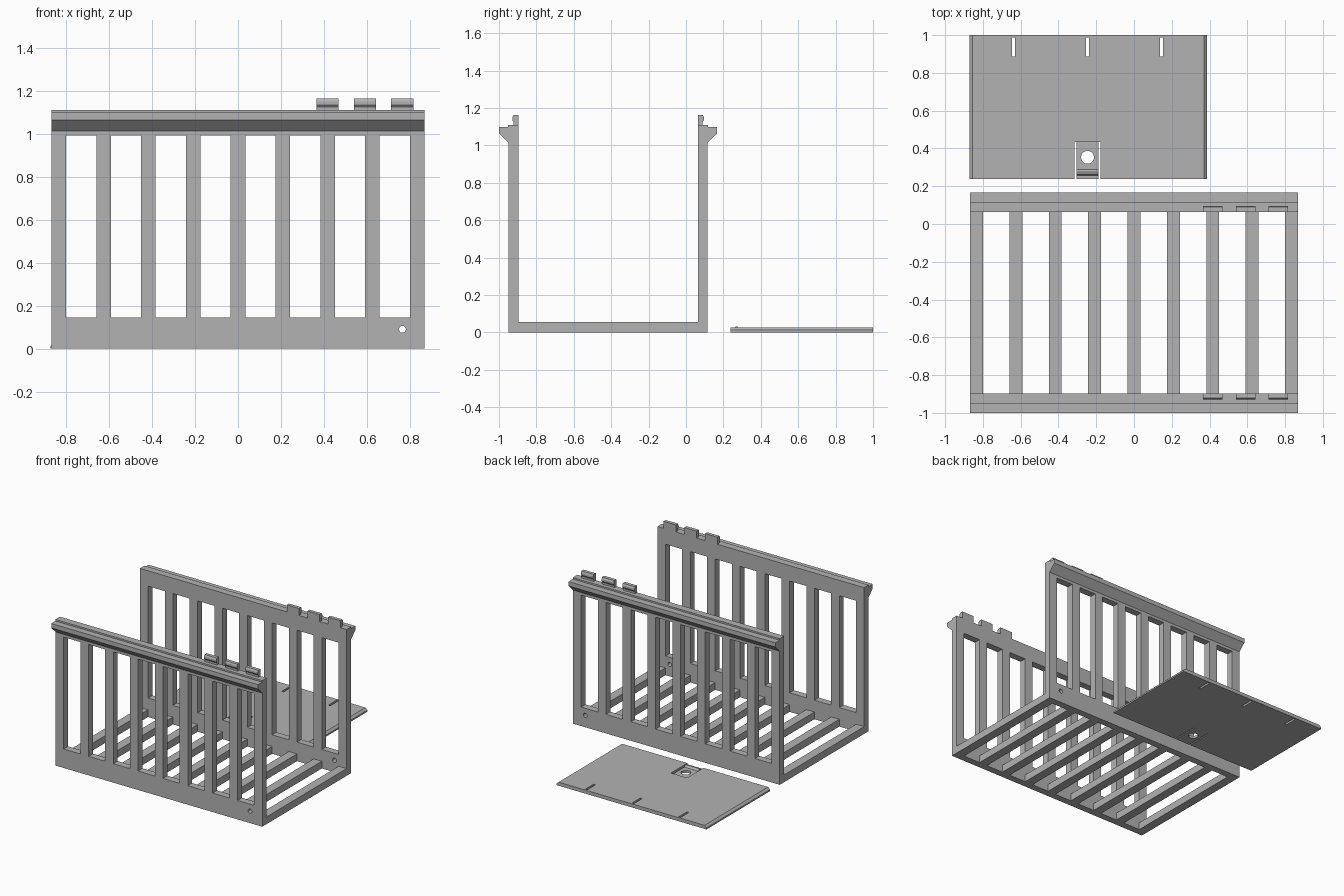
import bpy
from math import cos, sin, tau

if "Cube" in bpy.data.objects:
    bpy.data.objects.remove(bpy.data.objects["Cube"], do_unlink=True)

grey = bpy.data.materials.new("plain grey")
grey.use_nodes = True
grey.diffuse_color = (0.45, 0.45, 0.45, 1)
grey.node_tree.nodes["Principled BSDF"].inputs["Base Color"].default_value = grey.diffuse_color

# axis order that places (profile u, profile v, extrusion) in the world
PLACE = {
    "x": lambda u, v, w: (w, u, v),
    "y": lambda u, v, w: (u, w, v),
    "z": lambda u, v, w: (u, v, w),
}


def prism(name, profile, axis, lo, hi):
    """Extrude a flat outline along one axis."""
    n = len(profile)
    verts = [PLACE[axis](u, v, w) for w in (lo, hi) for u, v in profile]
    faces = [list(range(n)), list(range(n, 2 * n))]
    faces += [(i, (i + 1) % n, n + (i + 1) % n, n + i) for i in range(n)]
    mesh = bpy.data.meshes.new(name)
    mesh.from_pydata(verts, [], faces)
    obj = bpy.data.objects.new(name, mesh)
    bpy.context.collection.objects.link(obj)
    mesh.materials.append(grey)
    # make the normals point outward
    import bmesh
    bm = bmesh.new()
    bm.from_mesh(mesh)
    bmesh.ops.recalc_face_normals(bm, faces=bm.faces)
    bm.to_mesh(mesh)
    bm.free()
    return obj


def box(name, x0, x1, y0, y1, z0, z1):
    return prism(name, [(x0, y0), (x1, y0), (x1, y1), (x0, y1)], "z", z0, z1)


def disc(u, v, r, n=32):
    return [(u + r * cos(tau * i / n), v + r * sin(tau * i / n)) for i in range(n)]


def cut(target, cutters):
    """Subtract the cutters, bake the result and remove them."""
    for c in cutters:
        mod = target.modifiers.new("cut", "BOOLEAN")
        mod.operation = "DIFFERENCE"
        mod.solver = "EXACT"
        mod.object = c
        c.hide_render = True
    bpy.context.view_layer.update()
    graph = bpy.context.evaluated_depsgraph_get()
    baked = bpy.data.meshes.new_from_object(target.evaluated_get(graph))
    target.modifiers.clear()
    target.data = baked
    for c in cutters:
        bpy.data.objects.remove(c, do_unlink=True)


HALF = 0.868          # half length of the rack
MID = -0.4165         # centre line of the rack in y
INNER = 0.48          # centre line to inner wall face
BAR, PITCH = 0.068, 0.2085
bar_starts = [-HALF + i * (2 * HALF - BAR) / 8 for i in range(9)]

# wall section with overhanging rail, and clip section (outward offset, height)
wall_section = [(0, 0), (0.052, 0), (0.052, 1.014), (0.1035, 1.065),
                (0.1035, 1.098), (0.054, 1.098), (0.054, 1.11), (0, 1.11)]
clip_section = [(0, 1.1), (0.025, 1.1), (0.025, 1.125), (0.032, 1.135),
                (0.032, 1.15), (0.026, 1.163), (0, 1.163)]

for side, label in ((-1, "front"), (1, "back")):
    def outward(section):
        return [(MID + side * (INNER + u), v) for u, v in section]

    # slatted wall with its cable hole
    wall = prism(label + "_wall", outward(wall_section), "x", -HALF, HALF)
    y0, y1 = sorted(MID + side * (INNER + d) for d in (-0.1, 0.2))
    holes = [box("window_cutter", a + BAR, b, y0, y1, 0.144, 0.993)
             for a, b in zip(bar_starts, bar_starts[1:])]
    holes.append(prism("hole_cutter", disc(0.765, 0.09, 0.016), "y", y0, y1))
    cut(wall, holes)

    # three clips on the rail
    for i in range(3):
        x = 0.365 + i * 0.174
        prism(f"{label}_clip_{i + 1}", outward(clip_section), "x", x, x + 0.103)

# floor slats
for i, x in enumerate(bar_starts):
    box(f"floor_slat_{i + 1}", x, x + BAR, MID - INNER, MID + INNER, 0, 0.055)

# sliding lid lying behind the rack, with sloped side edges
L, R, NEAR, FAR, TOP = -0.872, 0.386, 0.238, 1.0, 0.027
lid = prism("lid", [(L, 0), (R, 0), (R, 0.012), (R - 0.016, TOP),
                    (L + 0.016, TOP), (L, 0.012)], "y", NEAR, FAR)
CX = -0.246
cutters = [box("slot_cutter", x - 0.008, x + 0.008, 0.888, 0.988, -0.1, 0.1)
           for x in (CX - 0.392, CX, CX + 0.392)]
# flexible latch tongue: lowered, slit on both sides, with a finger hole
cutters.append(box("recess_cutter", CX - 0.06, CX + 0.06, 0.2, 0.435, 0.018, 0.1))
for s in (-1, 1):
    x = CX + s * 0.0635
    cutters.append(box("slit_cutter", x - 0.0045, x + 0.0045, 0.2, 0.435, -0.1, 0.1))
cutters.append(prism("finger_cutter", disc(CX, 0.353, 0.034), "z", -0.1, 0.1))
cut(lid, cutters)

# latch ridge across the tongue
prism("latch_ridge", [(0.255, 0.015), (0.29, 0.015), (0.275, 0.032), (0.265, 0.032)],
      "x", CX - 0.059, CX + 0.059)
